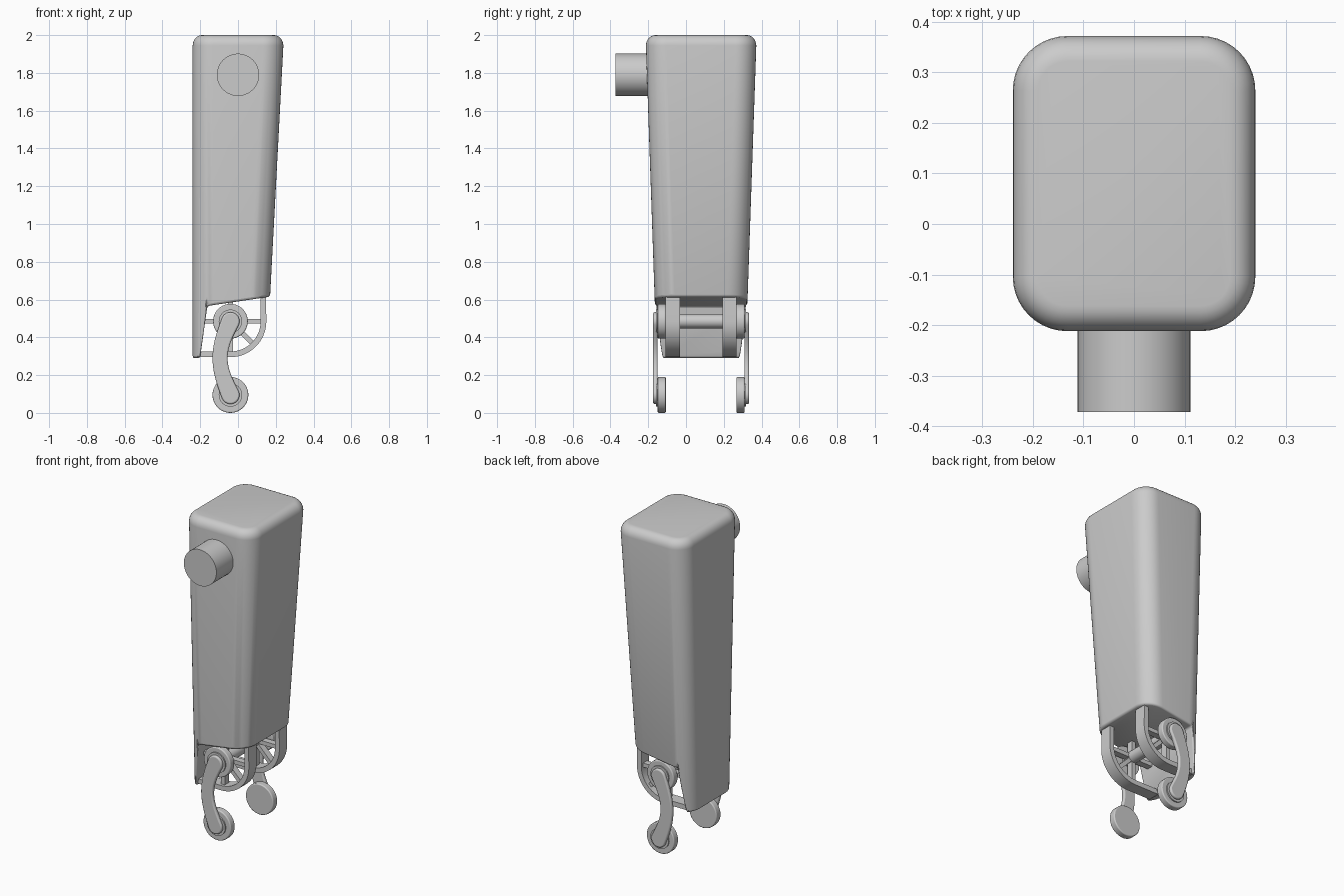
import bpy, bmesh, math
from math import sin, cos, pi, radians
from mathutils import Vector

if "Cube" in bpy.data.objects:
    bpy.data.objects.remove(bpy.data.objects["Cube"])

MID = 0.08            # y of the symmetry plane of the body
HUB = (-0.04, 0.485)  # x, z of the upper pivot
FOOT = (-0.04, 0.095)  # x, z of the lower disc


def finish(name, bm, angle=35):
    bmesh.ops.recalc_face_normals(bm, faces=bm.faces)
    me = bpy.data.meshes.new(name)
    bm.to_mesh(me)
    bm.free()
    ob = bpy.data.objects.new(name, me)
    bpy.context.collection.objects.link(ob)
    bpy.ops.object.select_all(action='DESELECT')
    ob.select_set(True)
    bpy.context.view_layer.objects.active = ob
    bpy.ops.object.shade_smooth_by_angle(angle=radians(angle))
    return ob


def add_prism(bm, pts, y0, y1):
    """Extrude an x-z outline from y0 to y1."""
    a = [bm.verts.new((x, y0, z)) for x, z in pts]
    b = [bm.verts.new((x, y1, z)) for x, z in pts]
    n = len(pts)
    bm.faces.new(a)
    bm.faces.new(b[::-1])
    for i in range(n):
        bm.faces.new((a[i], b[i], b[(i + 1) % n], a[(i + 1) % n]))


def arc(c, r, a0, a1, n):
    return [(c[0] + r * cos(a0 + (a1 - a0) * i / n),
             c[1] + r * sin(a0 + (a1 - a0) * i / n)) for i in range(n + 1)]


def circle(c, r, n=40):
    return arc(c, r, 0, 2 * pi, n)[:-1]


def prism(name, pts, y0, y1, bevel=0):
    bm = bmesh.new()
    add_prism(bm, pts, y0, y1)
    ob = finish(name, bm)
    if bevel:
        m = ob.modifiers.new('edge', 'BEVEL')
        m.width, m.segments, m.limit_method = bevel, 3, 'ANGLE'
        m.angle_limit = radians(50)
    return ob


# tapered body lofted from rounded rectangles
def body_ring(z, inset=0):
    x0, x1 = -0.24 + inset, 0.24 - 0.053 * (1.94 - z) - inset
    h, r = 0.292 - 0.0345 * (1.94 - z) - inset, 0.108 - inset
    if inset:
        x1 = 0.24 - inset
        h = 0.292 - inset
    out = []
    for k, (cx, cy) in enumerate([(x1 - r, h - r), (x0 + r, h - r),
                                  (x0 + r, r - h), (x1 - r, r - h)]):
        out += [(x, MID + y, z) for x, y in
                arc((cx, cy), r, k * pi / 2, (k + 1) * pi / 2, 10)]
    return out


bm = bmesh.new()
rings = [body_ring(0.29), body_ring(1.945)]
for i in range(1, 7):
    t = i / 6 * pi / 2
    rings.append(body_ring(1.945 + 0.055 * sin(t), 0.05 * (1 - cos(t))))
rings = [[bm.verts.new(p) for p in ring] for ring in rings]
for a, b in zip(rings, rings[1:]):
    for i in range(len(a)):
        j = (i + 1) % len(a)
        bm.faces.new((a[i], a[j], b[j], b[i]))
bm.faces.new(rings[0][::-1])
bm.faces.new(rings[-1])
body = finish('body', bm)

# lower opening, leaving a tail on the left wall
cutter = prism('body_cutter', [(-0.162, 0.566), (0.5, 0.664), (0.5, 0.1), (-0.228, 0.1)], -0.6, 0.8)
cutter.hide_render = True
cutter.hide_viewport = True
m = body.modifiers.new('opening', 'BOOLEAN')
m.object, m.operation, m.solver = cutter, 'DIFFERENCE', 'EXACT'
m = body.modifiers.new('edge', 'BEVEL')
m.width, m.segments, m.limit_method = 0.012, 3, 'ANGLE'
m.angle_limit = radians(60)
m.use_clamp_overlap = False

# shoulder peg and axle
prism('shoulder_peg', circle((0, 1.79), 0.112, 48), -0.372, -0.1)
prism('axle', circle(HUB, 0.037, 32), MID - 0.2, MID + 0.2)


# curved link outline swept along a bowed centre line
def link_outline():
    n, left, right = 20, [], []
    for i in range(n + 1):
        t = i / n
        z = HUB[1] + (FOOT[1] - HUB[1]) * t
        x = HUB[0] - 0.055 * sin(pi * t)
        d = Vector((-0.055 * pi * cos(pi * t), FOOT[1] - HUB[1])).normalized()
        w = 0.048 - 0.008 * sin(pi * t)
        left.append((x + d.y * w, z - d.x * w))
        right.append((x - d.y * w, z + d.x * w))
    a = math.atan2(left[-1][1] - FOOT[1], left[-1][0] - FOOT[0])
    b = math.atan2(right[0][1] - HUB[1], right[0][0] - HUB[0])
    return (left + arc(FOOT, 0.048, a, a + pi, 14)[1:-1]
            + right[::-1] + arc(HUB, 0.048, b, b + pi, 14)[1:-1])


# J-shaped rim outline
def rim_outline():
    outer = [(0.148, 0.66)] + arc(HUB, 0.19, 0, -pi / 2, 16)
    inner = [(0.12, 0.66)] + arc(HUB, 0.16, 0, -pi / 2, 16)
    outer.append((-0.215, outer[-1][1]))
    inner.append((-0.215, inner[-1][1]))
    return outer + inner[::-1]


# parts repeated on both sides
for side, s in (('front', -1), ('back', 1)):
    y = lambda d: MID + s * d
    prism(side + '_rim', rim_outline(), y(0.112), y(0.188))
    bm = bmesh.new()
    for ang in (0, -45, -90, 180, 90):
        dx, dz = cos(radians(ang)), sin(radians(ang))
        w, length = 0.0125, 0.165
        add_prism(bm, [(HUB[0] + dx * u - dz * v, HUB[1] + dz * u + dx * v)
                       for u, v in ((0, -w), (length, -w), (length, w), (0, w))],
                  y(0.13), y(0.17))
    finish(side + '_spokes', bm)
    prism(side + '_hub', circle(HUB, 0.092), y(0.187), y(0.23), 0.006)
    prism(side + '_hub_collar', circle(HUB, 0.062), y(0.22), y(0.238))
    prism(side + '_foot_disc', circle(FOOT, 0.095), y(0.187), y(0.23), 0.006)
    prism(side + '_foot_collar', circle(FOOT, 0.062), y(0.22), y(0.238))
    prism(side + '_link', link_outline(), y(0.23), y(0.254), 0.008)
